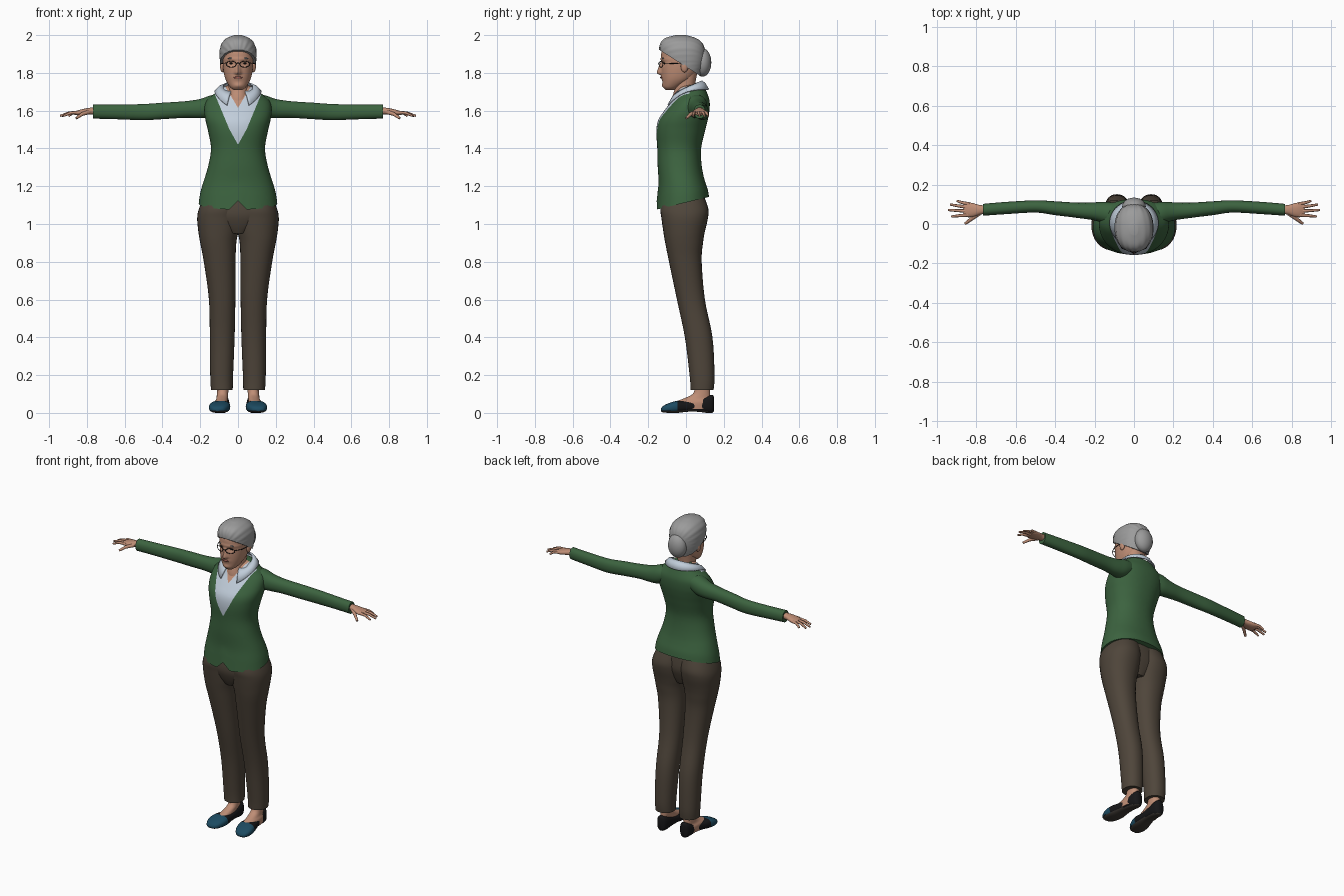
import bpy, bmesh, math
from mathutils import Vector

cube = bpy.data.objects.get("Cube")
if cube:
    bpy.data.objects.remove(cube, do_unlink=True)


def material(name, *rgb):
    m = bpy.data.materials.new(name)
    m.use_nodes = True
    m.diffuse_color = (*rgb, 1)
    m.node_tree.nodes["Principled BSDF"].inputs["Base Color"].default_value = (*rgb, 1)
    return m


SKIN = material("skin", .52, .27, .18)
HAIR = material("grey hair", .33, .33, .33)
GREEN = material("green wool", .045, .125, .05)
BROWN = material("brown cloth", .078, .06, .043)
SHIRT = material("pale blue cotton", .53, .61, .7)
BLACK = material("black", .008, .008, .009)
BLUE = material("teal leather", .012, .07, .12)
SOLE = material("sole", .05, .042, .035)
LIPS = material("lips", .33, .11, .09)


def finish(name, bm, *mats):
    bmesh.ops.recalc_face_normals(bm, faces=bm.faces)
    me = bpy.data.meshes.new(name)
    bm.to_mesh(me)
    bm.free()
    for m in mats:
        me.materials.append(m)
    ob = bpy.data.objects.new(name, me)
    bpy.context.collection.objects.link(ob)
    return ob


def spline(rings, sub):
    """Catmull-Rom interpolation between section rings."""
    out = []
    for i in range(len(rings) - 1):
        four = [rings[max(0, min(len(rings) - 1, i + k))] for k in (-1, 0, 1, 2)]
        for s in range(sub):
            t = s / sub
            out.append([b + t / 2 * (c - a + t * (2*a - 5*b + 4*c - d + t * (3*(b - c) + d - a)))
                        for a, b, c, d in zip(*four)])
    return out + [list(rings[-1])]


def loft(rings, axis="z", n=32, sub=4, power=2.2):
    """Rings are (position, u min, u max, v min, v max) along the axis."""
    place = {"z": lambda w, u, v: (u, v, w), "x": lambda w, u, v: (w, u, v),
             "y": lambda w, u, v: (u, w, v)}[axis]
    bm = bmesh.new()
    rows = []
    for w, u0, u1, v0, v1 in spline(rings, sub):
        row = []
        for k in range(n):
            c, s = math.cos(math.tau * k / n), math.sin(math.tau * k / n)
            c, s = (math.copysign(abs(e) ** (2 / power), e) for e in (c, s))
            row.append(bm.verts.new(place(w, (u0 + u1 + c * (u1 - u0)) / 2,
                                          (v0 + v1 + s * (v1 - v0)) / 2)))
        rows.append(row)
    for a, b in zip(rows, rows[1:]):
        for k in range(n):
            bm.faces.new((a[k], a[k - 1], b[k - 1], b[k]))
    bm.faces.new(rows[0])
    bm.faces.new(rows[-1])
    return bm


def ball(name, centre, radii, mat):
    bm = bmesh.new()
    bmesh.ops.create_uvsphere(bm, u_segments=24, v_segments=16, radius=1)
    for v in bm.verts:
        v.co = Vector(centre) + Vector(a * b for a, b in zip(v.co, radii))
    return finish(name, bm, mat)


def tube(name, points, radius, mat, tip=1, cyclic=False):
    cu = bpy.data.curves.new(name, "CURVE")
    cu.dimensions = "3D"
    cu.bevel_depth, cu.bevel_resolution, cu.use_fill_caps = radius, 2, True
    sp = cu.splines.new("POLY")
    sp.points.add(len(points) - 1)
    for i, (p, co) in enumerate(zip(sp.points, points)):
        p.co = (*co, 1)
        p.radius = 1 + (tip - 1) * i / (len(points) - 1)
    sp.use_cyclic_u = cyclic
    tmp = bpy.data.objects.new(name, cu)
    bpy.context.collection.objects.link(tmp)
    graph = bpy.context.evaluated_depsgraph_get()
    bm = bmesh.new()
    bm.from_mesh(bpy.data.meshes.new_from_object(tmp.evaluated_get(graph)))
    bpy.data.objects.remove(tmp)
    return finish(name, bm, mat)


def both(ob):
    """Name the part left and add its mirrored right twin."""
    base = ob.name
    ob.name = "left_" + base
    bm = bmesh.new()
    bm.from_mesh(ob.data)
    for v in bm.verts:
        v.co.x *= -1
    finish("right_" + base, bm, *ob.data.materials)


def paint(ob, rule):
    for p in ob.data.polygons:
        p.material_index = rule(p.center, p.normal)


# Cardigan body, with the neckline cut in as crisp edges
bm = loft([(1.09, -.208, .208, -.155, .122), (1.15, -.2, .2, -.15, .115),
           (1.22, -.183, .183, -.145, .1), (1.31, -.157, .157, -.15, .083),
           (1.4, -.143, .143, -.152, .08), (1.49, -.158, .158, -.157, .1),
           (1.55, -.172, .172, -.147, .115), (1.6, -.178, .178, -.115, .124),
           (1.65, -.168, .168, -.078, .125), (1.69, -.125, .125, -.056, .113),
           (1.72, -.088, .088, -.04, .098), (1.735, -.05, .05, -.02, .07)], n=64, sub=5)
for v in bm.verts:
    fade = max(0, min(1, (1.25 - v.co.z) / .16))
    v.co.z += fade * .24 * (v.co.y + .1)
    if v.co.y < 0:
        v.co.z += fade * .045 * max(0, 1 - abs(v.co.x) / .045)
NECKLINES = [(1.42, .56), (1.392, .417), (1.615, .6)]
for z0, slope in NECKLINES:
    for side in (-1, 1):
        bmesh.ops.bisect_plane(bm, geom=bm.verts[:] + bm.edges[:] + bm.faces[:], dist=1e-5,
                               plane_co=(0, 0, z0), plane_no=(side, 0, -slope))
cardigan = finish("cardigan", bm, GREEN, SHIRT, SKIN)


def neckline(c, n):
    wide, upper, throat = [abs(c.x) < s * (c.z - z0) for z0, s in NECKLINES]
    return 0 if c.y > .02 or not (wide and upper) else 2 if throat else 1


paint(cardigan, neckline)

# Sleeves
both(finish("sleeve", loft([
    (.08, .0, .105, 1.6, 1.685), (.14, .0, .112, 1.565, 1.682), (.2, .018, .11, 1.56, 1.662),
    (.28, .03, .108, 1.562, 1.65), (.4, .045, .115, 1.555, 1.642), (.5, .058, .12, 1.55, 1.635),
    (.65, .05, .112, 1.555, 1.632), (.767, .042, .102, 1.558, 1.632)], "x", sub=5), GREEN))

# Hands
both(finish("palm", loft([
    (.74, .052, .094, 1.576, 1.618), (.78, .048, .096, 1.58, 1.616),
    (.81, .038, .104, 1.578, 1.611), (.84, .034, .11, 1.575, 1.604),
    (.865, .04, .108, 1.577, 1.595)], "x", n=24), SKIN))
for label, y, tx, ty in [("little", .101, .897, .117), ("ring", .084, .932, .099),
                         ("middle", .065, .942, .071), ("index", .046, .925, .038)]:
    both(tube(label + "_finger", [(.835, y, 1.592), ((tx + .85) / 2, (y + ty) / 2, 1.588),
                                  (tx, ty, 1.572)], .0095, SKIN, .6))
both(tube("thumb", [(.785, .055, 1.594), (.825, .025, 1.582), (.856, .002, 1.56)],
          .0125, SKIN, .55))

# Trousers
finish("trouser_seat", loft([
    (.95, -.06, .06, -.095, .065), (1.0, -.14, .14, -.118, .085),
    (1.06, -.19, .19, -.132, .1), (1.15, -.18, .18, -.12, .09)]), BROWN)
both(finish("trouser_leg", loft([
    (1.15, -.01, .18, -.12, .095), (1.08, -.01, .207, -.135, .118), (1.03, -.01, .216, -.13, .116),
    (.96, -.002, .21, -.12, .1), (.9, .009, .2, -.11, .09), (.8, .013, .181, -.09, .083),
    (.6, .014, .154, -.048, .1), (.4, .018, .149, -.006, .14), (.2, .026, .147, .019, .151),
    (.12, .028, .143, .025, .146)], sub=5), BROWN))

# Feet and slip-on shoes
both(finish("foot", loft([
    (.02, .06, .125, -.08, .12), (.055, .055, .125, -.065, .128), (.075, .054, .115, -.015, .13),
    (.1, .052, .112, .035, .128), (.14, .05, .112, .05, .128)], n=24), SKIN))
shoe = finish("shoe", loft([
    (-.133, .095, .12, .01, .022), (-.122, .07, .14, .003, .036), (-.09, .05, .153, 0, .052),
    (-.045, .041, .15, 0, .064), (.01, .045, .134, .006, .064), (.06, .046, .122, .006, .074),
    (.11, .046, .118, 0, .09), (.138, .054, .11, 0, .095), (.148, .07, .095, .01, .085)],
    "y", sub=5, power=2.6), BLACK, BLUE, SOLE)
paint(shoe, lambda c, n: 2 if n.z < -.7 else 1 if c.y < -.04 and c.z > .012 else 0)
both(shoe)

# Neck and collar
finish("neck", loft([(1.58, -.055, .055, -.08, .06), (1.66, -.054, .054, -.075, .05),
                     (1.72, -.052, .052, -.06, .045), (1.8, -.056, .056, -.06, .06)]), SKIN)
bm = bmesh.new()
rows = []
for k in range(41):
    a = math.radians(-152 + 304 * k / 40)
    front = (1 - math.cos(a)) / 2
    top = Vector((.078 * math.sin(a), .015 + .068 * math.cos(a), 1.757 - .06 * front))
    low = Vector((.122 * math.sin(a), .005 + .114 * math.cos(a), 1.712 - .1 * front ** 3))
    mid = (top + low) / 2 + Vector((0, 0, .008))
    rows.append([bm.verts.new(p) for p in (top, mid, low)])
for a, b in zip(rows, rows[1:]):
    for k in (0, 1):
        bm.faces.new((a[k], b[k], b[k + 1], a[k + 1]))
collar = finish("collar", bm, SHIRT)
mod = collar.modifiers.new("thickness", "SOLIDIFY")
mod.thickness, mod.offset = .007, 0


# Head, with nose, eye sockets, brow and chin pushed out of the surface
def bump(d, width):
    return math.exp(-(d / width) ** 2)


bm = loft([(1.71, -.024, .024, -.108, -.06), (1.727, -.044, .044, -.12, -.03),
           (1.765, -.066, .066, -.126, .03), (1.81, -.077, .077, -.13, .06),
           (1.86, -.081, .081, -.131, .07), (1.91, -.08, .08, -.13, .07),
           (1.95, -.068, .068, -.112, .06), (1.98, -.03, .03, -.07, .02)], n=96, sub=8)
for v in bm.verts:
    x, y, z = v.co
    if y < -.04:
        ramp = max(0, min(1, (1.865 - z) / .06)) * max(0, min(1, (z - 1.785) / .012))
        v.co.y -= .025 * ramp * bump(x, .008 + .007 * ramp)
        v.co.y += .009 * bump(abs(x) - .033, .016) * bump(z - 1.85, .012)
        v.co.y -= .004 * bump(z - 1.872, .008) + .006 * bump(x, .022) * bump(z - 1.732, .012)
        v.co.y -= .005 * bump(x, .025) * bump(z - 1.775, .012)
finish("head", bm, SKIN)
ball("mouth", (0, -.131, 1.775), (.024, .006, .006), LIPS)
both(ball("ear", (.083, -.008, 1.835), (.012, .02, .032), SKIN))
both(ball("eye", (.034, -.113, 1.85), (.012, .006, .005), BLACK))
both(ball("eyebrow", (.035, -.122, 1.877), (.02, .006, .004), HAIR))

# Glasses
both(tube("lens_rim", [(.036 + .026 * math.cos(t), -.133 + .01 * math.cos(t), 1.846 + .016 * math.sin(t))
                       for t in (math.tau * k / 20 for k in range(20))], .0018, BLACK, cyclic=True))
both(tube("glasses_arm", [(.062, -.123, 1.852), (.084, -.08, 1.85), (.09, -.005, 1.848)], .002, BLACK))
tube("glasses_bridge", [(-.011, -.143, 1.85), (0, -.148, 1.853), (.011, -.143, 1.85)], .0018, BLACK)

# Swept-back hair, trimmed along the hairline, and a bun
bm = loft([(1.74, -.05, .05, -.02, .06), (1.8, -.084, .084, -.1, .082),
           (1.86, -.096, .096, -.13, .1), (1.92, -.097, .097, -.141, .1),
           (1.96, -.084, .084, -.134, .084), (1.985, -.058, .058, -.108, .05),
           (2.0, -.02, .02, -.055, .0)], n=96, sub=6)
for v in bm.verts:
    swirl = math.atan2(v.co.x, v.co.z - 1.86)
    wave = 1 + .012 * math.sin(22 * swirl + 12 * v.co.y)
    v.co.x *= wave
    v.co.y *= wave
cut = bmesh.ops.bisect_plane(bm, geom=bm.verts[:] + bm.edges[:] + bm.faces[:],
                             plane_co=(0, -.135, 1.918), plane_no=(0, .14, .22), clear_inner=True)
rim = [e for e in cut["geom_cut"] if isinstance(e, bmesh.types.BMEdge)]
bmesh.ops.holes_fill(bm, edges=rim, sides=0)
finish("hair", bm, HAIR)
ball("hair_bun", (0, .088, 1.855), (.06, .046, .075), HAIR)

# Smooth shading with sharp edges kept
bpy.ops.object.select_all(action="DESELECT")
for ob in bpy.context.collection.objects:
    if ob.type == "MESH":
        ob.select_set(True)
        bpy.context.view_layer.objects.active = ob
bpy.ops.object.shade_smooth_by_angle(angle=math.radians(50))
